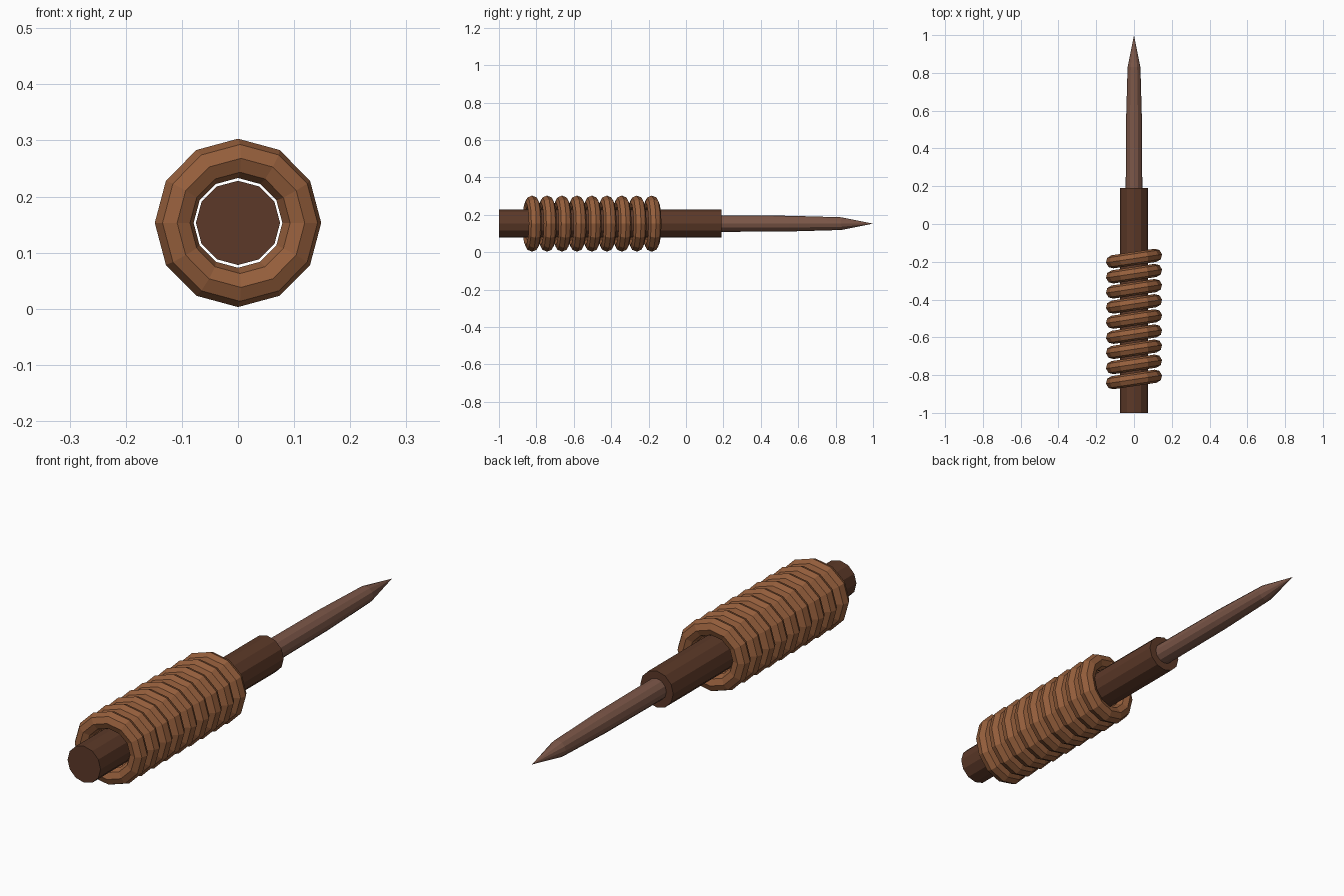
import bpy, bmesh, math
from mathutils import Matrix, Vector

if "Cube" in bpy.data.objects:
    bpy.data.objects.remove(bpy.data.objects["Cube"])

Z = 0.153  # height of the shared axis


def material(name, rgb):
    m = bpy.data.materials.new(name)
    lin = [((c / 255 + 0.055) / 1.055) ** 2.4 for c in rgb]
    m.diffuse_color = (*lin, 1)
    m.use_nodes = True
    m.node_tree.nodes["Principled BSDF"].inputs["Base Color"].default_value = m.diffuse_color
    return m


def make_object(name, bm, mat):
    bmesh.ops.recalc_face_normals(bm, faces=bm.faces)
    me = bpy.data.meshes.new(name)
    bm.to_mesh(me)
    bm.free()
    me.materials.append(mat)
    ob = bpy.data.objects.new(name, me)
    bpy.context.collection.objects.link(ob)
    return ob


def lathe(name, profile, sides, mat):
    """Skin rings of (y, radius) along the y axis; ends are capped."""
    bm = bmesh.new()
    rings = []
    for y, r in profile:
        rings.append([bm.verts.new((r * math.sin(2 * math.pi * i / sides), y,
                                    Z + r * math.cos(2 * math.pi * i / sides)))
                      for i in range(sides)])
    for a, b in zip(rings, rings[1:]):
        for i in range(sides):
            j = (i + 1) % sides
            bm.faces.new((a[i], a[j], b[j], b[i]))
    bm.faces.new(rings[0])
    bm.faces.new(rings[-1])
    bmesh.ops.remove_doubles(bm, verts=bm.verts, dist=1e-5)
    return make_object(name, bm, mat)


def tilted_ring(name, y, major, minor, tilt, mat, sides=12, section=8):
    """Low-poly ring around the y axis, tilted about z."""
    bm = bmesh.new()
    place = Matrix.Translation((0, y, Z)) @ Matrix.Rotation(tilt, 4, 'Z')
    grid = []
    for i in range(sides):
        a = 2 * math.pi * i / sides
        row = []
        for k in range(section):
            b = 2 * math.pi * k / section
            r = major + minor * math.cos(b)
            p = Vector((r * math.sin(a), minor * math.sin(b), r * math.cos(a)))
            row.append(bm.verts.new(place @ p))
        grid.append(row)
    for i in range(sides):
        for k in range(section):
            i2, k2 = (i + 1) % sides, (k + 1) % section
            bm.faces.new((grid[i][k], grid[i2][k], grid[i2][k2], grid[i][k2]))
    return make_object(name, bm, mat)


dark_wood = material("dark_wood", (92, 57, 40))
cord = material("tan_cord", (150, 95, 60))
spike_mat = material("grey_brown_spike", (124, 87, 72))

# Handle core
lathe("handle", [(-1, 0.075), (0.19, 0.075)], 12, dark_wood)

# Pointed spike
lathe("spike", [(0.15, 0.044), (0.19, 0.044), (0.55, 0.042), (0.83, 0.034), (1, 0)],
      12, spike_mat)

# Cord wrapping: nine tilted rings
for n in range(9):
    tilted_ring(f"cord_ring_{n + 1}", -0.823 + 0.08 * n, 0.115, 0.035, 0.15, cord)
